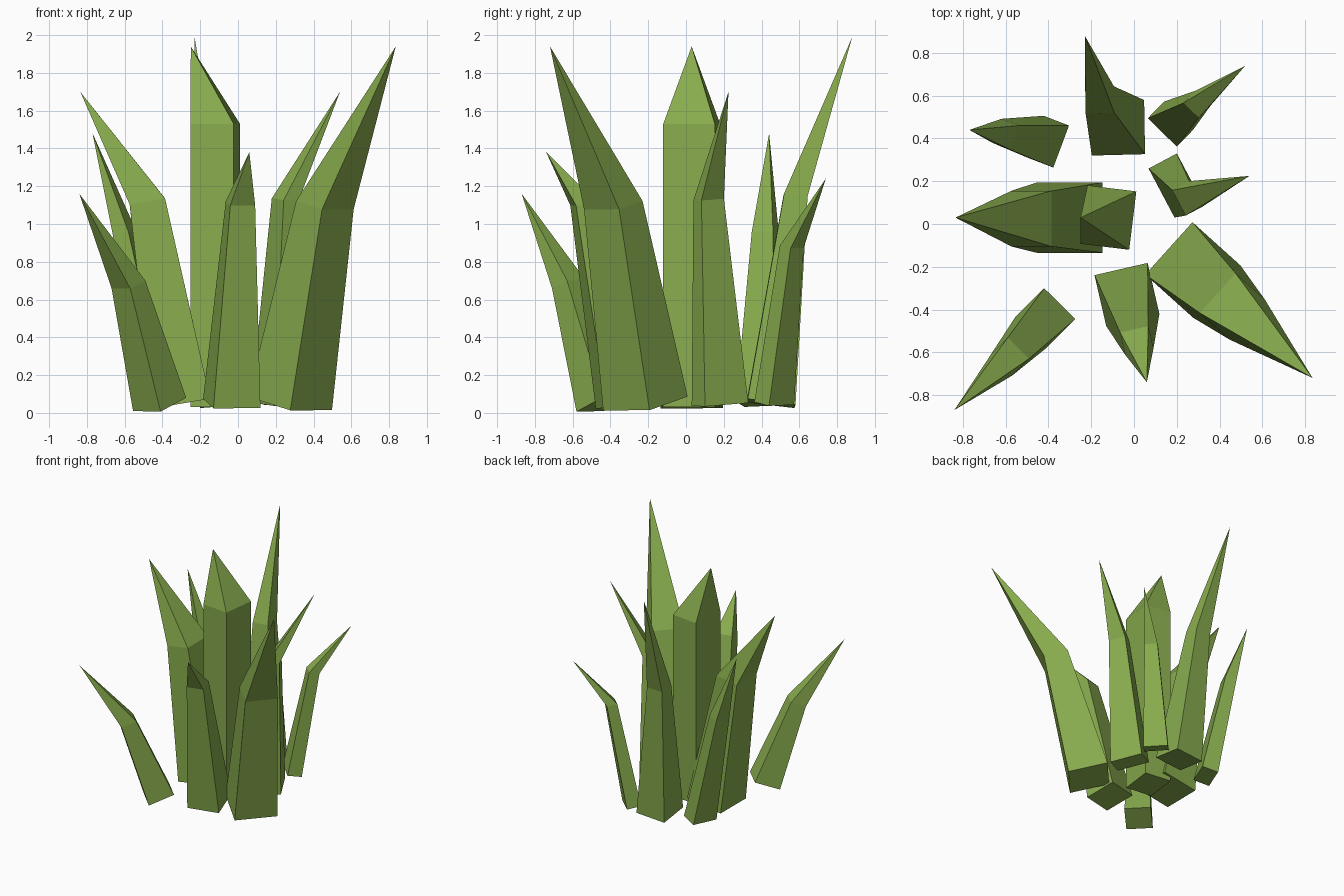
import bpy, bmesh, math
from mathutils import Vector

if "Cube" in bpy.data.objects:
    bpy.data.objects.remove(bpy.data.objects["Cube"])

green = bpy.data.materials.new("leaf green")
green.diffuse_color = (0.245, 0.41, 0.075, 1)
green.use_nodes = True
green.node_tree.nodes["Principled BSDF"].inputs["Base Color"].default_value = green.diffuse_color


def blade(name, base, mid, tip, yaw, base_size, mid_size):
    """Four-sided leaf: tapered leaning box from base to mid, then a spike to the tip.
    yaw is the outward direction; sizes are (width, depth along yaw)."""
    base, mid, tip = Vector(base), Vector(mid), Vector(tip)
    a = math.radians(yaw)
    axis = (mid - base).normalized()
    side = Vector((-math.sin(a), math.cos(a), 0))
    side = (side - axis * side.dot(axis)).normalized()
    out = side.cross(axis)
    bm = bmesh.new()
    rings = []
    for c, (w, d) in ((base, base_size), (mid, mid_size)):
        rings.append([bm.verts.new(c + out * d / 2 * i + side * w / 2 * j)
                      for i, j in ((-1, -1), (1, -1), (1, 1), (-1, 1))])
    top = bm.verts.new(tip)
    lo, hi = rings
    bm.faces.new(lo[::-1])
    for k in range(4):
        n = (k + 1) % 4
        bm.faces.new((lo[k], lo[n], hi[n], hi[k]))
        bm.faces.new((hi[k], hi[n], top))
    bmesh.ops.recalc_face_normals(bm, faces=bm.faces)
    mesh = bpy.data.meshes.new(name)
    bm.to_mesh(mesh)
    bm.free()
    mesh.materials.append(green)
    bpy.context.collection.objects.link(bpy.data.objects.new(name, mesh))


# Upright leaf in the middle
blade("centre_leaf", (-.12, .03, .03), (-.12, .03, 1.53), (-.25, .03, 1.94), 173, (.275, .23), (.275, .23))
# Leaves leaning outwards around it
blade("left_leaf", (-.30, .03, .05), (-.48, .025, 1.12), (-.835, .03, 1.70), 180, (.33, .31), (.26, .19))
blade("back_left_leaf", (-.40, .385, .05), (-.60, .42, .95), (-.77, .44, 1.48), 159, (.21, .13), (.12, .09))
blade("back_leaf", (-.075, .45, .05), (-.16, .58, 1.15), (-.23, .88, 1.99), 91, (.25, .255), (.135, .125))
blade("back_right_leaf", (.17, .467, .05), (.295, .56, .88), (.52, .74, 1.24), 46, (.19, .11), (.10, .08))
blade("right_leaf", (.195, .18, .045), (.25, .12, 1.13), (.54, .225, 1.70), 28, (.26, .15), (.135, .09))
blade("front_right_leaf", (.275, -.215, .05), (.46, -.385, 1.10), (.835, -.72, 1.94), -42, (.33, .31), (.25, .19))
blade("front_leaf", (-.033, -.33, .05), (.013, -.545, 1.11), (.06, -.74, 1.38), -77, (.255, .25), (.135, .11))
blade("front_left_leaf", (-.415, -.44, .045), (-.58, -.62, .68), (-.84, -.87, 1.16), -135, (.205, .205), (.14, .12))
